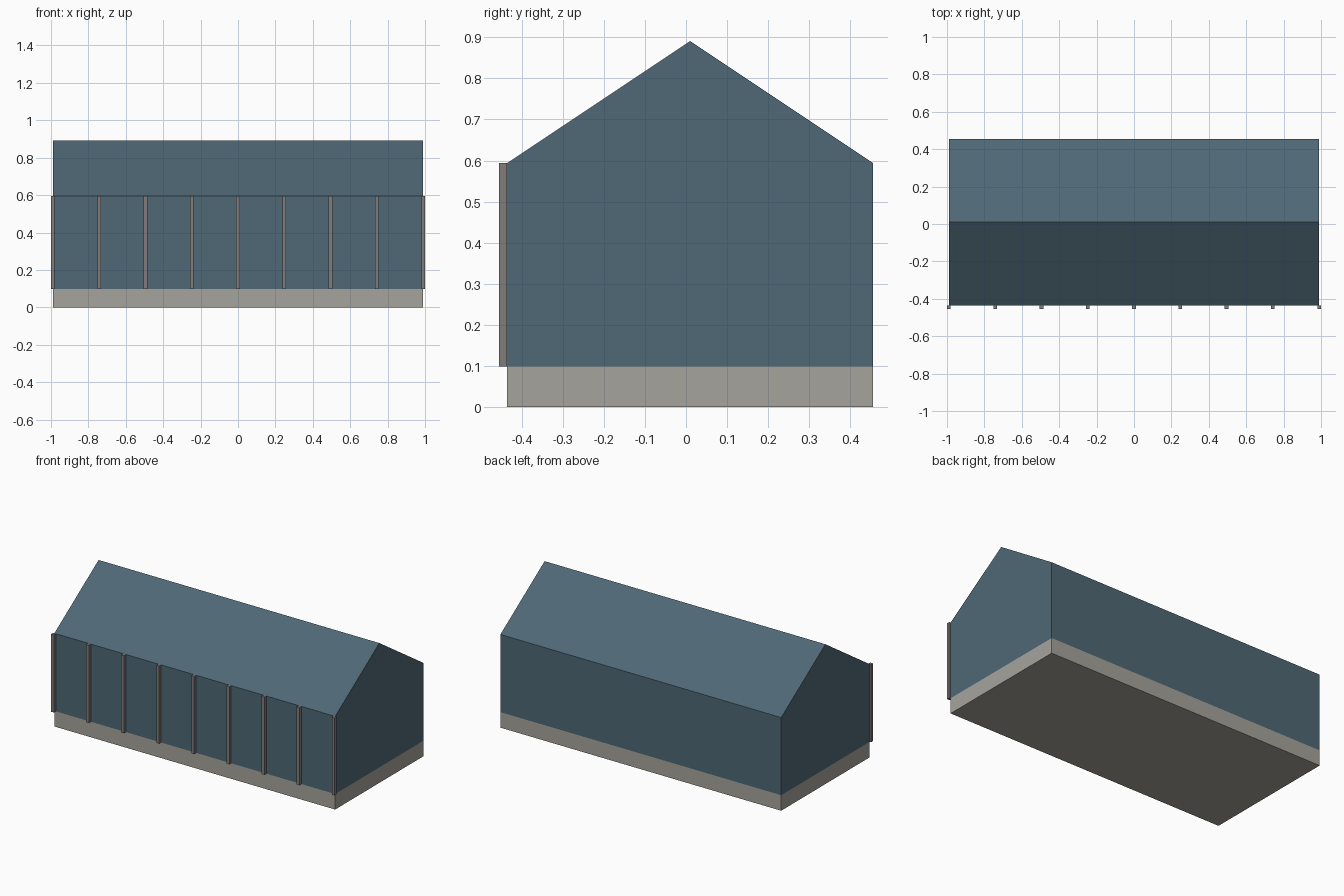
import bpy, bmesh

if "Cube" in bpy.data.objects:
    bpy.data.objects.remove(bpy.data.objects["Cube"])

U = 0.2475            # one metre in model units
HALF_X = 4 * U        # body half length
Y0, Y1 = -0.4356, 0.4554
BASE_Z, EAVE_Z, RIDGE_Z = 0.4 * U, 2.4 * U, 3.6 * U
POST = 0.08 * U       # post width and depth


def material(name, rgb):
    m = bpy.data.materials.new(name)
    m.diffuse_color = (*rgb, 1)
    m.use_nodes = True
    m.node_tree.nodes["Principled BSDF"].inputs["Base Color"].default_value = m.diffuse_color
    return m


def prism(name, profile, x0, x1, mat):
    """Extrude a (y, z) profile along x."""
    bm = bmesh.new()
    face = bm.faces.new([bm.verts.new((x0, y, z)) for y, z in profile])
    ext = bmesh.ops.extrude_face_region(bm, geom=[face])
    verts = [v for v in ext["geom"] if isinstance(v, bmesh.types.BMVert)]
    bmesh.ops.translate(bm, verts=verts, vec=(x1 - x0, 0, 0))
    bmesh.ops.recalc_face_normals(bm, faces=bm.faces)
    me = bpy.data.meshes.new(name)
    bm.to_mesh(me)
    bm.free()
    me.materials.append(mat)
    ob = bpy.data.objects.new(name, me)
    bpy.context.collection.objects.link(ob)
    return ob


def rect(y0, y1, z0, z1):
    return [(y0, z0), (y1, z0), (y1, z1), (y0, z1)]


slate = material("slate blue", (0.078, 0.138, 0.181))
stone = material("stone grey", (0.381, 0.371, 0.332))
wood = material("post grey", (0.22, 0.2, 0.2))

# stone plinth
prism("plinth", rect(Y0, Y1, 0, BASE_Z), -HALF_X, HALF_X, stone)

# gabled hall, walls and roof in one
gable = [(Y0, BASE_Z), (Y1, BASE_Z), (Y1, EAVE_Z), ((Y0 + Y1) / 2, RIDGE_Z), (Y0, EAVE_Z)]
prism("gabled_body", gable, -HALF_X, HALF_X, slate)

# nine posts along the front wall
for i in range(9):
    x = (i - 4) * U
    prism(f"front_post_{i + 1}", rect(Y0 - POST, Y0, BASE_Z, EAVE_Z),
          x - POST / 2, x + POST / 2, wood)
